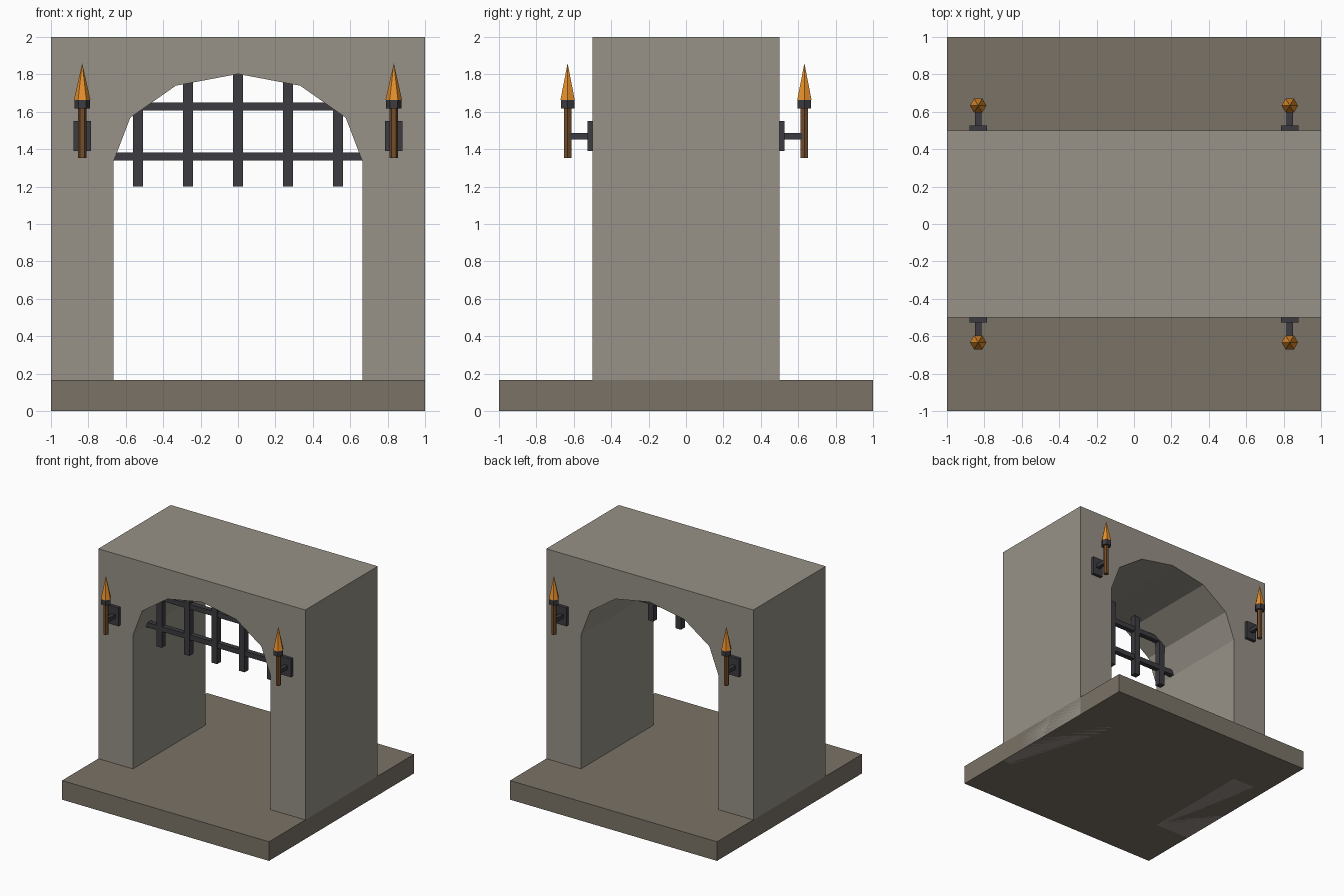
import bpy, bmesh
from math import cos, sin, pi

if "Cube" in bpy.data.objects:
    bpy.data.objects.remove(bpy.data.objects["Cube"])


def material(name, rgb):
    m = bpy.data.materials.new(name)
    m.diffuse_color = (*rgb, 1)
    m.use_nodes = True
    m.node_tree.nodes["Principled BSDF"].inputs["Base Color"].default_value = m.diffuse_color
    return m


STONE = material("stone", (0.31, 0.285, 0.245))
PAVING = material("paving", (0.195, 0.17, 0.135))
IRON = material("iron", (0.045, 0.045, 0.052))
WOOD = material("wood", (0.17, 0.075, 0.025))
FIRE = material("fire", (0.80, 0.28, 0.025))


def make_object(name, bm, mat):
    bmesh.ops.recalc_face_normals(bm, faces=bm.faces)
    me = bpy.data.meshes.new(name)
    bm.to_mesh(me)
    bm.free()
    me.materials.append(mat)
    ob = bpy.data.objects.new(name, me)
    bpy.context.collection.objects.link(ob)
    return ob


def box(name, x, y, z, mat):
    """Box from (min, max) pairs."""
    bm = bmesh.new()
    bmesh.ops.create_cube(bm, size=1)
    for v in bm.verts:
        v.co = [r[0] + (c + 0.5) * (r[1] - r[0]) for c, r in zip(v.co, (x, y, z))]
    return make_object(name, bm, mat)


def hex_prism(name, x, y, z0, z1, r, mat, pointed=False):
    """Six-sided post, or a six-sided spike when pointed."""
    bm = bmesh.new()
    ring = [(x + r * cos(i * pi / 3), y + r * sin(i * pi / 3)) for i in range(6)]
    low = [bm.verts.new((px, py, z0)) for px, py in ring]
    bm.faces.new(low)
    if pointed:
        tip = bm.verts.new((x, y, z1))
        for i in range(6):
            bm.faces.new((low[i], low[(i + 1) % 6], tip))
    else:
        top = [bm.verts.new((px, py, z1)) for px, py in ring]
        bm.faces.new(top)
        for i in range(6):
            j = (i + 1) % 6
            bm.faces.new((low[i], low[j], top[j], top[i]))
    return make_object(name, bm, mat)


# Floor slab
box("floor_slab", (-1, 1), (-1, 1), (0, 0.167), PAVING)

# Gate wall: outline with a six-segment elliptical arch, extruded in depth
HALF, SPRING, RISE = 0.665, 1.335, 0.467
arch = [(HALF * cos(i * pi / 6), SPRING + RISE * sin(i * pi / 6)) for i in range(7)]
outline = [(-1, 0), (-1, 2), (1, 2), (1, 0), (HALF, 0)] + arch + [(-HALF, 0)]
bm = bmesh.new()
face = bm.faces.new([bm.verts.new((x, -0.5, z)) for x, z in outline])
ext = bmesh.ops.extrude_face_region(bm, geom=[face], use_keep_orig=True)
new_verts = [g for g in ext["geom"] if isinstance(g, bmesh.types.BMVert)]
bmesh.ops.translate(bm, vec=(0, 1, 0), verts=new_verts)
make_object("gate_wall", bm, STONE)

# Raised portcullis near the front of the passage
GATE_Y = -0.3
for i, top in enumerate((1.63, 1.78, 1.805, 1.78, 1.63)):
    x = (i - 2) * 0.267
    box(f"portcullis_upright_{i + 1}", (x - 0.0265, x + 0.0265),
        (GATE_Y - 0.0265, GATE_Y + 0.0265), (1.2, top), IRON)
for i, (z, half) in enumerate(((1.361, 0.667), (1.628, 0.53))):
    box(f"portcullis_crossbar_{i + 1}", (-half, half),
        (GATE_Y - 0.022, GATE_Y + 0.022), (z - 0.022, z + 0.022), IRON)

# Four wall torches: two on the front, two on the back
for sy, side in ((-1, "front"), (1, "back")):
    for sx, hand in ((-1, "left"), (1, "right")):
        tag = f"{side}_{hand}"
        x, y = sx * 0.833, sy * 0.633
        box(f"torch_plate_{tag}", (x - 0.047, x + 0.047),
            sorted((sy * 0.495, sy * 0.527)), (1.39, 1.55), IRON)
        box(f"torch_arm_{tag}", (x - 0.0165, x + 0.0165),
            sorted((sy * 0.52, y)), (1.453, 1.486), IRON)
        hex_prism(f"torch_handle_{tag}", x, y, 1.352, 1.64, 0.0225, WOOD)
        hex_prism(f"torch_cup_{tag}", x, y, 1.618, 1.667, 0.042, IRON)
        hex_prism(f"torch_flame_{tag}", x, y, 1.664, 1.86, 0.044, FIRE, pointed=True)
